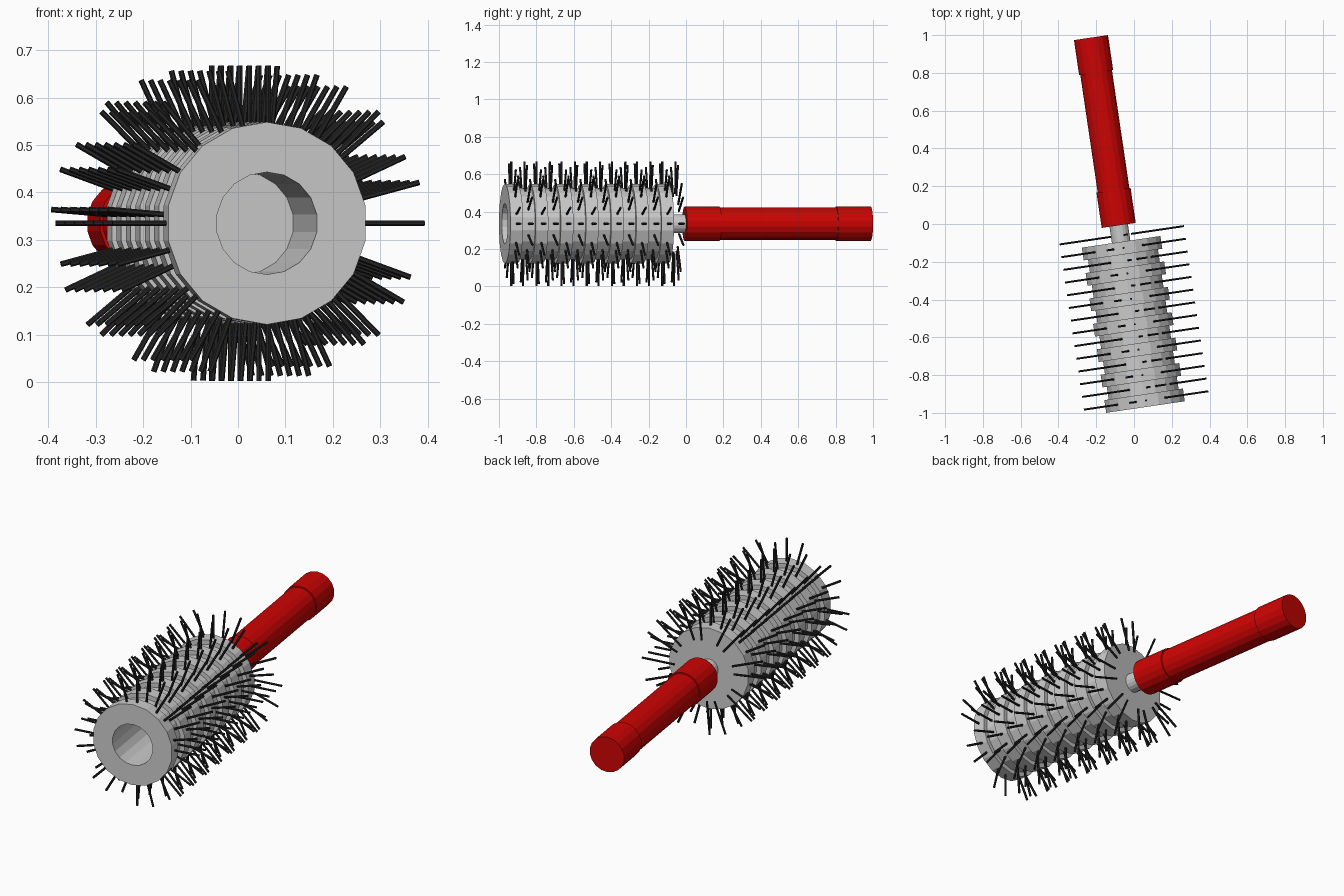
import bpy, bmesh
from math import sin, cos, radians, pi
from mathutils import Vector, Matrix

if "Cube" in bpy.data.objects:
    bpy.data.objects.remove(bpy.data.objects["Cube"])

# Everything is modelled along local +y (front end at 0), then turned into place
PLACE = Matrix.Translation((0.061, -0.969, 0.335)) @ Matrix.Rotation(radians(8.4), 4, 'Z')
SIDES = 18


def material(name, rgb):
    m = bpy.data.materials.new(name)
    m.diffuse_color = (*rgb, 1)
    m.use_nodes = True
    m.node_tree.nodes["Principled BSDF"].inputs["Base Color"].default_value = m.diffuse_color
    return m


def finish(bm, name, mat=None):
    bmesh.ops.recalc_face_normals(bm, faces=bm.faces)
    me = bpy.data.meshes.new(name)
    bm.to_mesh(me)
    bm.free()
    if mat:
        me.materials.append(mat)
    ob = bpy.data.objects.new(name, me)
    ob.matrix_world = PLACE
    bpy.context.collection.objects.link(ob)
    return ob


def lathe(name, profile, mat=None):
    """Revolve (radius, y) points about the y axis and cap both ends."""
    bm = bmesh.new()
    rings = []
    for r, y in profile:
        angles = [pi / 2 + 2 * pi * i / SIDES for i in range(SIDES)]
        rings.append([bm.verts.new((r * cos(a), y, r * sin(a))) for a in angles])
    for a, b in zip(rings, rings[1:]):
        for i in range(SIDES):
            j = (i + 1) % SIDES
            bm.faces.new((a[i], a[j], b[j], b[i]))
    bm.faces.new(rings[0])
    bm.faces.new(rings[-1])
    return finish(bm, name, mat)


red = material("red", (0.62, 0.001, 0.001))
black = material("black", (0.018, 0.018, 0.018))

# Ribbed barrel with a blind bore in the front end
STEP = 0.068
profile = [(0.108, 0.345), (0.108, 0)]
for k in range(13):
    r = 0.2135 if k % 2 == 0 else 0.19
    profile += [(r, k * STEP), (r, (k + 1) * STEP)]
lathe("barrel", profile)

# Neck between barrel and handle
lathe("neck", [(0.05, 0.87), (0.05, 1.0)])

# Handle with a collar and an end cap
lathe("handle", [(0.0925, 0.972), (0.0925, 1.16), (0.086, 1.16),
                 (0.086, 1.79), (0.0925, 1.79), (0.0925, 1.977)], red)

# Bristles: staggered rings of paired pins, the last one just behind the barrel
rows = [[45 * k + a for k in range(8) for a in (0, 15)],
        [45 * k + a for k in range(8) for a in (25, 40)]]
rows[1][-1] = 360
bm = bmesh.new()
R0, R1 = 0.16, 0.333
for row in range(14):
    y = STEP * (row + 0.5)
    for deg in rows[row % 2]:
        a = radians(deg)
        d = Vector((cos(a), 0, sin(a)))
        m = Matrix.Translation(d * (R0 + R1) / 2 + Vector((0.008, y, 0)))
        m = m @ d.to_track_quat('Z', 'Y').to_matrix().to_4x4()
        bmesh.ops.create_cone(bm, cap_ends=True, segments=6, radius1=0.006,
                              radius2=0.006, depth=R1 - R0, matrix=m)
finish(bm, "bristles", black)
